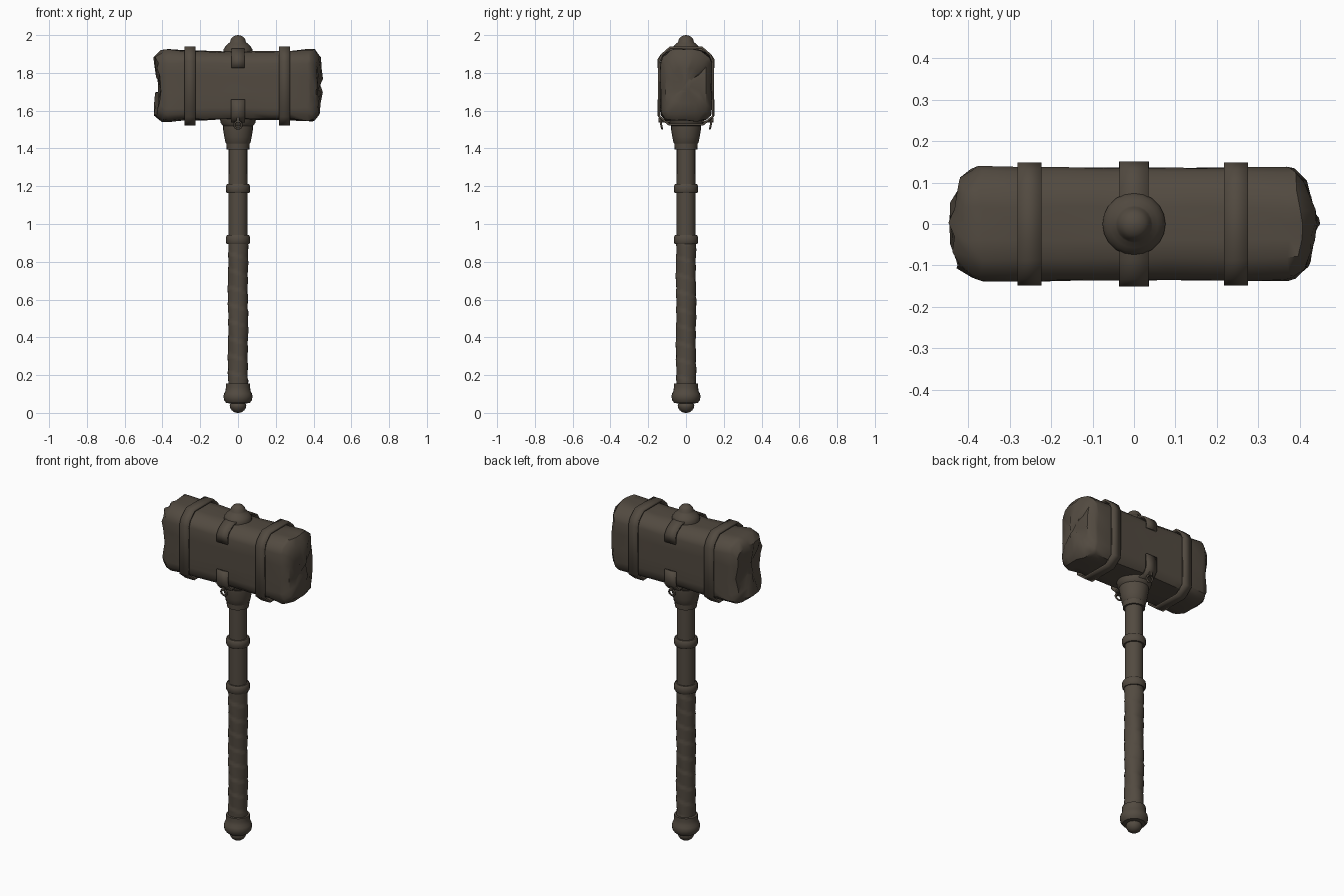
import bpy, bmesh, math, random
from mathutils import Vector

if "Cube" in bpy.data.objects:
    bpy.data.objects.remove(bpy.data.objects["Cube"])

random.seed(4)
mat = bpy.data.materials.new("dark_brown")
mat.diffuse_color = (0.085, 0.069, 0.052, 1)
mat.use_nodes = True
mat.node_tree.nodes["Principled BSDF"].inputs["Base Color"].default_value = mat.diffuse_color


def finish(name, bm, angle=35):
    """Turn a bmesh into a smooth shaded object with sharp edges kept."""
    bmesh.ops.recalc_face_normals(bm, faces=bm.faces[:])
    me = bpy.data.meshes.new(name)
    bm.to_mesh(me)
    bm.free()
    me.materials.append(mat)
    me.shade_smooth()
    me.set_sharp_from_angle(angle=math.radians(angle))
    ob = bpy.data.objects.new(name, me)
    bpy.context.collection.objects.link(ob)
    return ob


def loft(bm, rings, closed=True, caps=True):
    """Skin a list of point rings."""
    vs = [[bm.verts.new(p) for p in r] for r in rings]
    n = len(vs[0])
    for a, b in zip(vs, vs[1:]):
        for i in range(n if closed else n - 1):
            j = (i + 1) % n
            bm.faces.new((a[i], a[j], b[j], b[i]))
    if caps:
        bm.faces.new(vs[0])
        bm.faces.new(vs[-1])


def lathe(name, profile, sides=20, wobble=None, angle=35):
    """Spin (radius, z) pairs about the z axis."""
    bm = bmesh.new()
    rings = []
    for r, z in profile:
        ring = []
        for i in range(sides):
            a = math.tau * i / sides
            q = r + (wobble(a, z) if wobble else 0)
            ring.append((q * math.cos(a), q * math.sin(a), z))
        rings.append(ring)
    loft(bm, rings)
    return finish(name, bm, angle)


def strap(name, path, x, width, thick, closed):
    """Flat strip following a (y, z) path, thickened inward."""
    bm = bmesh.new()
    loft(bm, [[(x + s * width / 2, y, z) for y, z in path] for s in (-1, 1)], closed, False)
    ob = finish(name, bm, 30)
    mod = ob.modifiers.new("thickness", "SOLIDIFY")
    mod.thickness = thick
    mod.offset = 0
    return ob


# Rounded head cross-section, as (y, z) about the head centre
MID = 1.735
half = [(0, -0.185), (0.06, -0.185), (0.11, -0.18), (0.133, -0.155), (0.138, -0.12), (0.138, -0.04),
        (0.138, 0.05), (0.138, 0.115), (0.128, 0.145), (0.085, 0.178), (0.04, 0.182), (0, 0.182)]
section = half + [(-y, z) for y, z in half[-2:0:-1]]

# Stone head: worn block with bulging, chipped ends
stations = [(-0.435, 0.2, 0.2), (-0.438, 0.55, 0.55), (-0.442, 0.8, 0.84), (-0.41, 0.95, 1.02),
            (-0.37, 0.99, 1.03), (-0.28, 1, 1), (-0.18, 0.99, 1.0), (-0.08, 0.98, 0.98),
            (0, 0.98, 0.98), (0.08, 0.98, 0.98), (0.18, 0.985, 0.99), (0.28, 0.99, 1.0),
            (0.37, 0.98, 1.02), (0.405, 0.95, 1.02), (0.434, 0.78, 0.84), (0.442, 0.5, 0.5),
            (0.445, 0.2, 0.2)]
rings = []
for x, sy, sz in stations:
    ring = []
    j = 0.007 if abs(x) > 0.35 else 0.003
    for y, z in section:
        dx = random.uniform(-j, j)
        if x < -0.43:   # dent in the middle of one end
            dx += 0.014 * math.exp(-((z + 0.01) / 0.05) ** 2)
        if abs(x) > 0.4:  # ends rounded in plan
            dx -= math.copysign(0.02 * (y / 0.138) ** 2, x)
        ring.append((x + dx, y * sy + random.uniform(-j, j) * 0.6,
                     MID + z * sz + random.uniform(-j, j)))
    rings.append(ring)
bm = bmesh.new()
loft(bm, rings)
finish("stone_head", bm, 40)

# Bands around the head
band_path = [(y, z) for y, z in [(0.09, -0.208), (0.143, -0.165), (0.143, 0.125), (0.128, 0.16),
                                 (0.085, 0.198)]]
band_path = [(y, MID + z) for y, z in band_path + [(-y, z) for y, z in reversed(band_path)]]
for side, x in (("left", -0.253), ("right", 0.247)):
    strap(side + "_band", band_path, x, 0.058, 0.012, True)

# Saddle straps over the top and under the bottom
top = [(0.146, 1.825), (0.146, 1.87), (0.13, 1.895), (0.085, 1.923)]
strap("top_strap", top + [(-y, z) for y, z in reversed(top)], 0, 0.07, 0.01, False)
low = [(0.146, 1.66), (0.146, 1.575), (0.118, 1.543)]
strap("bottom_strap", low + [(-y, z) for y, z in reversed(low)], 0, 0.072, 0.01, False)

# Hanging rings with their lugs
for side, s in (("front", -1), ("back", 1)):
    bm = bmesh.new()
    centre, loops = Vector((0, s * 0.131, 1.524)), []
    for i in range(17):
        a = math.tau * i / 16
        d = Vector((math.cos(a), s * 0.2 * math.sin(a), math.sin(a)))
        loops.append([centre + d * (0.019 + 0.0055 * math.cos(b))
                      + Vector((0, 0.0055 * math.sin(b), 0))
                      for b in [math.tau * k / 8 for k in range(8)]])
    loft(bm, loops, caps=False)
    bmesh.ops.remove_doubles(bm, verts=bm.verts[:], dist=1e-5)
    finish(side + "_ring", bm, 60)
    bm = bmesh.new()
    bmesh.ops.create_cube(bm, size=1)
    for v in bm.verts:
        v.co = (v.co.x * 0.016, s * 0.132 + v.co.y * 0.026, 1.549 + v.co.z * 0.022)
    finish(side + "_lug", bm)

# Domed finial on top
dome = [(0.041 * math.cos(t), 1.966 + 0.034 * math.sin(t))
        for t in [math.radians(d) for d in (0, 25, 50, 70, 86)]]
lathe("finial", [(0.076, 1.90), (0.076, 1.925), (0.068, 1.938), (0.058, 1.95), (0.045, 1.96)] + dome)

# Collar under the head
lathe("collar", [(0.04, 1.395), (0.06, 1.395), (0.062, 1.425), (0.066, 1.43), (0.072, 1.46),
                 (0.08, 1.505), (0.08, 1.52), (0.092, 1.535), (0.096, 1.56)], angle=30)

# Shaft and its rings
lathe("shaft", [(0.05, 0.88), (0.05, 1.15), (0.049, 1.42)])
for name, z in (("upper_shaft_ring", 1.187), ("lower_shaft_ring", 0.917)):
    lathe(name, [(0.045, z - 0.024), (0.058, z - 0.024), (0.064, z - 0.015), (0.064, z + 0.015),
                 (0.058, z + 0.024), (0.045, z + 0.024)], angle=50)


# Grip with a wrapped, lumpy surface
def wrap(a, z):
    turn = (z / 0.09 + a / math.tau) % 1
    return 0.004 * turn - 0.002 + 0.0015 * math.sin(3 * a + 17 * z)


lathe("wrapped_grip", [(0.0525, 0.13 + 0.77 * i / 70) for i in range(71)], 24, wrap, 50)

# Pommel and end knob
lathe("pommel", [(0.04, 0.05), (0.062, 0.052), (0.073, 0.066), (0.077, 0.085), (0.074, 0.102),
                 (0.067, 0.115), (0.064, 0.135), (0.064, 0.155), (0.045, 0.157)])
lathe("end_knob", [(0.005, 0), (0.02, 0.004), (0.034, 0.014), (0.043, 0.03), (0.044, 0.042),
                   (0.036, 0.056)], angle=60)
